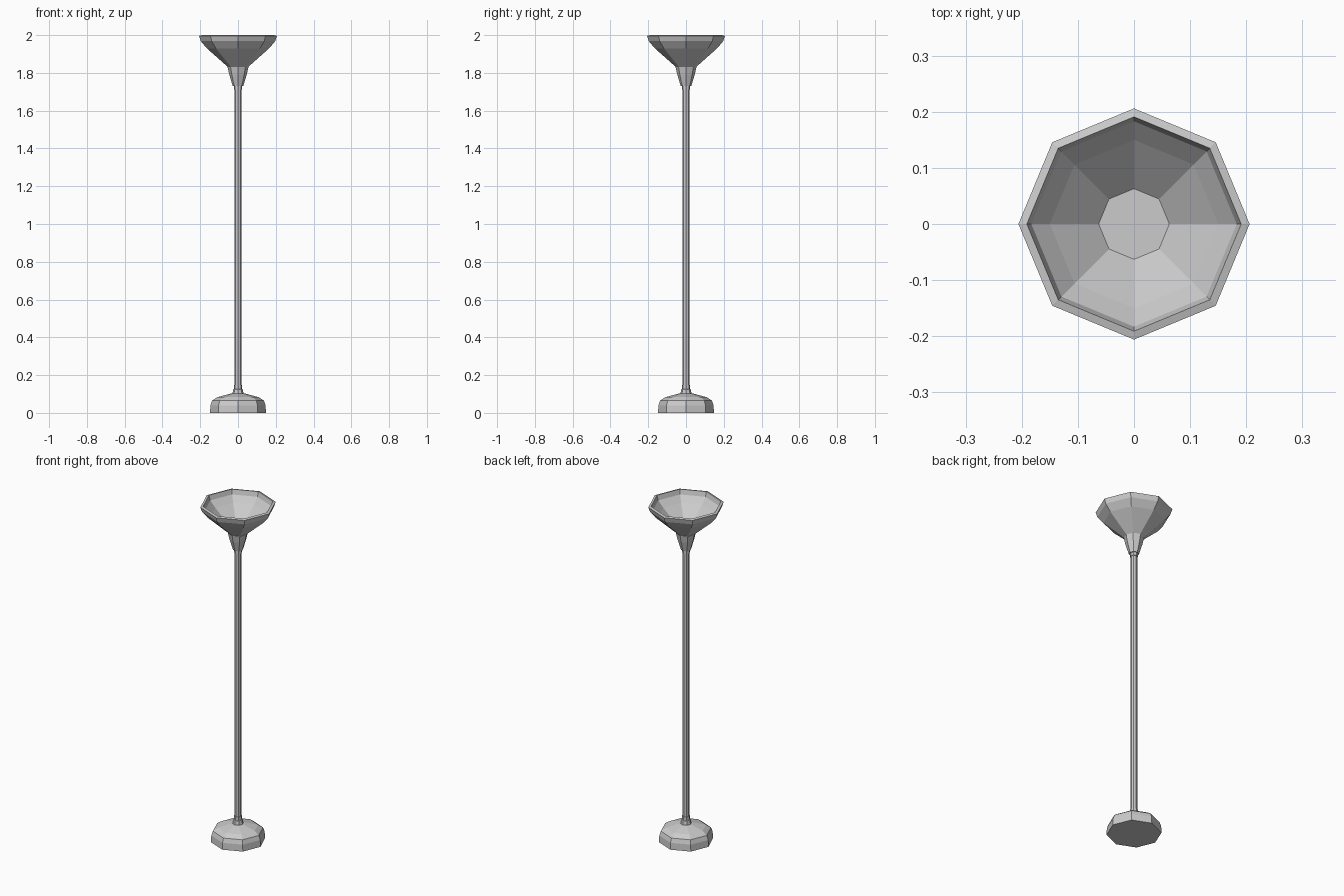
import bpy, bmesh
from math import cos, sin, pi

if "Cube" in bpy.data.objects:
    bpy.data.objects.remove(bpy.data.objects["Cube"])

SIDES = 8


def lathe(name, profile):
    """Revolve (radius, z) points into a capped, flat-faced octagonal solid."""
    bm = bmesh.new()
    rings = [[bm.verts.new((r * cos(2 * pi * i / SIDES), r * sin(2 * pi * i / SIDES), z))
              for i in range(SIDES)] for r, z in profile]
    for low, high in zip(rings, rings[1:]):
        for i in range(SIDES):
            j = (i + 1) % SIDES
            bm.faces.new((low[i], low[j], high[j], high[i]))
    bm.faces.new(rings[0][::-1])
    bm.faces.new(rings[-1])
    bmesh.ops.recalc_face_normals(bm, faces=bm.faces)
    mesh = bpy.data.meshes.new(name)
    bm.to_mesh(mesh)
    bm.free()
    obj = bpy.data.objects.new(name, mesh)
    bpy.context.collection.objects.link(obj)
    return obj


# Domed foot
lathe("base", [(0.148, 0), (0.146, 0.04), (0.137, 0.065), (0.11, 0.083), (0.04, 0.102)])

# Stepped collar where the pole meets the foot
lathe("base_collar", [(0.03, 0.098), (0.025, 0.125), (0.022, 0.127), (0.022, 0.147)])

# Long pole
lathe("pole", [(0.018, 0.10), (0.018, 1.74)])

# Small ring and flared socket below the shade
lathe("top_collar", [(0.022, 1.712), (0.022, 1.735)])
lathe("socket", [(0.028, 1.73), (0.046, 1.79), (0.055, 1.83)])

# Open bowl shade: outside, rim, then inside down to the floor
lathe("shade", [(0.05, 1.828), (0.165, 1.93), (0.197, 1.968), (0.206, 1.996),
                (0.191, 2.0), (0.183, 1.972), (0.15, 1.937), (0.063, 1.86)])
